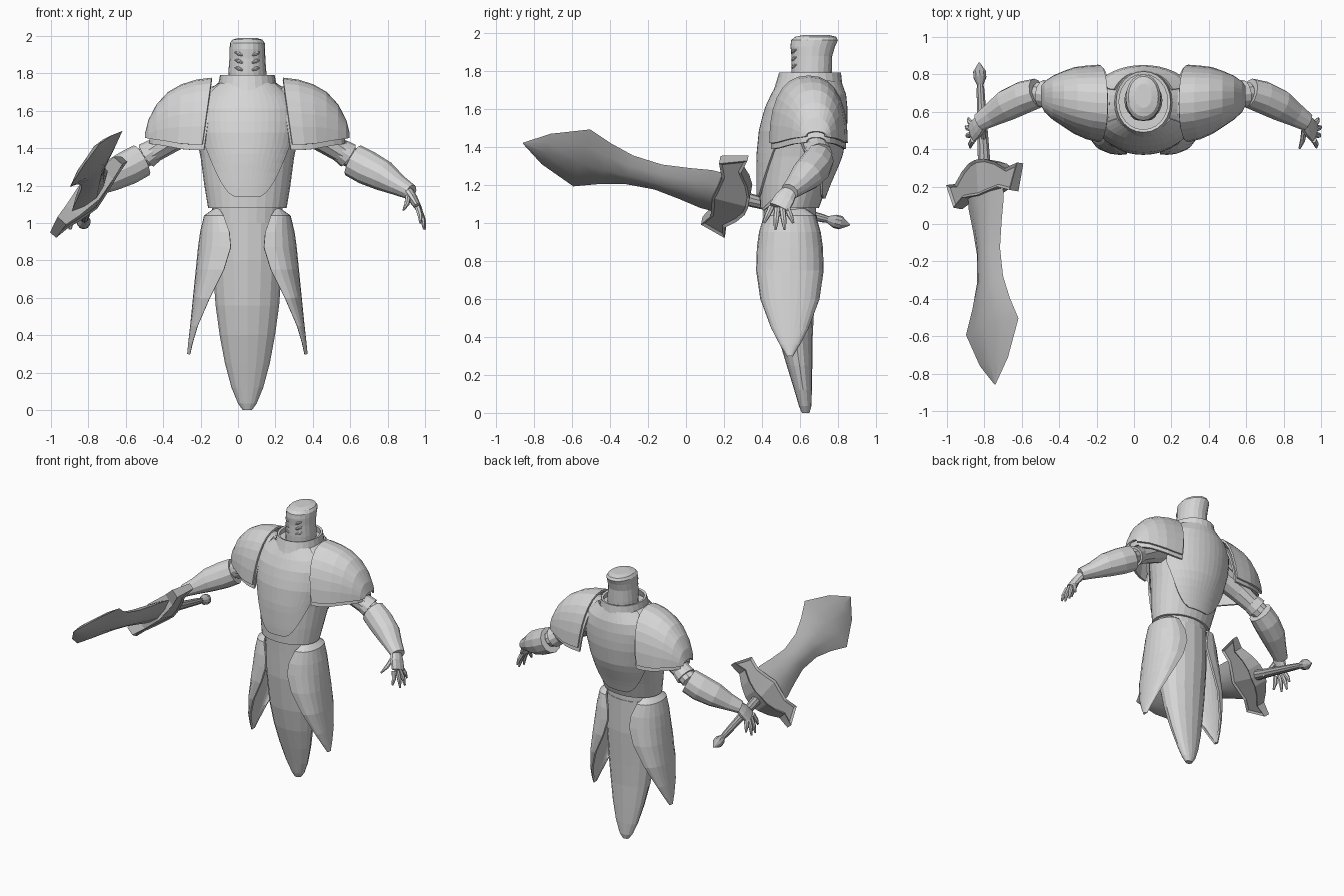
import bpy, bmesh, math
from mathutils import Vector

cube = bpy.data.objects.get("Cube")
if cube:
    bpy.data.objects.remove(cube, do_unlink=True)

CX = 0.05  # the body's middle line


def material(name, value):
    m = bpy.data.materials.new(name)
    m.use_nodes = True
    col = (value, value, value, 1)
    m.diffuse_color = col
    node = next(n for n in m.node_tree.nodes if n.type == 'BSDF_PRINCIPLED')
    node.inputs["Base Color"].default_value = col
    return m


STEEL = material("light grey steel", 0.67)
BLADE = material("mid grey blade", 0.45)


def finish(name, bm, mat, x=CX, mirror=False, thick=0, smooth=0):
    bmesh.ops.recalc_face_normals(bm, faces=bm.faces)
    mesh = bpy.data.meshes.new(name)
    bm.to_mesh(mesh)
    bm.free()
    ob = bpy.data.objects.new(name, mesh)
    bpy.context.collection.objects.link(ob)
    mesh.materials.append(mat)
    ob.location.x = x
    if thick:
        s = ob.modifiers.new("thickness", 'SOLIDIFY')
        s.thickness = thick
        s.offset = 0
    if mirror:
        ob.modifiers.new("mirror", 'MIRROR')
    if smooth:
        bpy.ops.object.select_all(action='DESELECT')
        ob.select_set(True)
        bpy.context.view_layer.objects.active = ob
        bpy.ops.object.shade_smooth_by_angle(angle=math.radians(smooth))
    return ob


def loft(name, rings, mat=STEEL, closed=True, caps=True, **kw):
    bm = bmesh.new()
    vs = [[bm.verts.new(p) for p in r] for r in rings]
    n = len(rings[0])
    for a, b in zip(vs, vs[1:]):
        for i in range(n if closed else n - 1):
            j = (i + 1) % n
            bm.faces.new((a[i], a[j], b[j], b[i]))
    if closed and caps:
        bm.faces.new(vs[0])
        bm.faces.new(vs[-1])
    return finish(name, bm, mat, **kw)


def power(v, e):
    return math.copysign(abs(v) ** e, v)


def section(z, rx, yf, yb, ang, grow=0.0, n=2.05):
    """Point on a rounded cross-section; angle 0 is the front."""
    x = (rx + grow) * power(math.sin(ang), 2 / n)
    y = (yf + yb) / 2 - ((yb - yf) / 2 + grow) * power(math.cos(ang), 2 / n)
    return Vector((x, y, z))


def stack(name, rows, sides=24, **kw):
    return loft(name, [[section(*r, math.tau * i / sides) for i in range(sides)]
                       for r in rows], **kw)


def tube(name, path, sides=10, **kw):
    """path: (point, radius across, radius along y)"""
    pts = [Vector(p[0]) for p in path]
    rings = []
    for k, (p, ru, rv) in enumerate(path):
        d = (pts[min(k + 1, len(pts) - 1)] - pts[max(k - 1, 0)]).normalized()
        u = d.cross(Vector((0, 1, 0) if abs(d.y) < 0.9 else (1, 0, 0))).normalized()
        v = u.cross(d)
        rings.append([pts[k] + u * ru * math.cos(math.tau * i / sides)
                      + v * rv * math.sin(math.tau * i / sides) for i in range(sides)])
    return loft(name, rings, **kw)


# Torso: z, half width, front y, back y
TORSO = [(1.08, .21, .39, .70), (1.2, .23, .385, .745), (1.35, .25, .385, .81),
         (1.5, .28, .40, .835), (1.62, .28, .435, .835), (1.70, .23, .475, .825),
         (1.75, .15, .505, .80)]
stack("torso", TORSO, sides=28)


def torso_at(z):
    for a, b in zip(TORSO, TORSO[1:]):
        if z <= b[0]:
            t = (z - a[0]) / (b[0] - a[0])
            return [p + (q - p) * t for p, q in zip(a, b)]
    return TORSO[-1]


# Breast and back plates follow the torso, with rounded lower ends
def body_plate(name, z0, z1, middle, span, rise):
    rings = []
    for k in range(13):
        f = (k / 12) ** 1.4
        z = z0 + (z1 - z0) * f
        half = span * (0.28 + 0.72 * min(1, (z - z0) / rise) ** 0.6)
        rings.append([section(*torso_at(z), middle + half * (i / 8 - 1), .009)
                      for i in range(17)])
    loft(name, rings, closed=False, thick=.012)


body_plate("breast_plate", 1.14, 1.745, 0, 1.0, .30)
body_plate("back_plate", 1.13, 1.745, math.pi, 1.15, .28)

# Collar and helmet
stack("collar", [(1.67, .165, .46, .825), (1.73, .15, .48, .815), (1.79, .138, .498, .808)],
      caps=False, thick=.016)
stack("helmet", [(1.70, .10, .56, .765), (1.80, .102, .555, .768), (1.88, .096, .555, .77),
                 (1.93, .095, .55, .785), (1.962, .093, .553, .80), (1.98, .08, .575, .79),
                 (1.99, .045, .62, .75)], sides=20)
for k in range(3):
    z = 1.825 + .04 * k
    tube(f"helmet_vent_{k + 1}", [((.026, .557, z - .008), .004, .004),
                                  ((.045, .566, z), .011, .008),
                                  ((.066, .58, z + .008), .004, .004)], sides=8, mirror=True)

# Belt and long pointed robe
stack("belt", [(1.0, .185, .41, .685), (1.10, .19, .405, .685)])
stack("robe", [(1.04, .187, .41, .69), (.8, .187, .42, .69), (.56, .17, .45, .675),
               (.4, .148, .485, .667), (.25, .12, .53, .665), (.12, .085, .57, .663),
               (.035, .05, .595, .66), (.0, .025, .61, .65)], sides=16)

# Leaf-shaped hip guards: z, inner x, outer x, half depth
HIP = [(1.07, .15, .175, .075), (1.035, .125, .225, .13), (.95, .095, .245, .155),
       (.87, .088, .256, .166), (.75, .125, .268, .17), (.6, .20, .283, .148),
       (.45, .265, .298, .092), (.36, .292, .308, .045), (.3, .305, .314, .008)]
arc = [math.pi * (i / 12 - .5) for i in range(13)]
loft("hip_guards", [[(xi + (xo - xi) * math.cos(a) ** .8, .547 + w * math.sin(a), z)
                     for a in arc] for z, xi, xo, w in HIP],
     closed=False, thick=.016, mirror=True)

# Shoulder guards: x, middle y, half depth, lower z, upper z
SHOULDER = [(.19, .645, .20, 1.42, 1.77), (.27, .65, .19, 1.42, 1.76),
            (.35, .66, .172, 1.425, 1.735), (.42, .668, .145, 1.435, 1.695),
            (.48, .675, .112, 1.445, 1.63), (.522, .68, .078, 1.45, 1.55),
            (.54, .685, .05, 1.455, 1.48)]


def shoulder(name, shrink, drop):
    rings = []
    for k, (x, yc, hw, zb, zt) in enumerate(SHOULDER):
        ring = []
        for i in range(15):
            a = math.pi * i / 14
            s = abs(math.sin(a)) ** .85
            slant = .05 * (1 - s) * max(0, 1 - k / 3)
            ring.append((x * shrink + slant, yc - hw * shrink * power(math.cos(a), .85),
                         zb - drop + (zt - zb) * shrink * s))
        rings.append(ring)
    loft(name, rings, closed=False, thick=.014, mirror=True)


shoulder("shoulder_guards", 1, 0)
shoulder("lower_shoulder_guards", .955, .03)

# Arms
tube("upper_arms", [((.25, .65, 1.53), .08, .09), ((.40, .67, 1.45), .07, .075),
                    ((.57, .70, 1.34), .055, .06)], mirror=True)
tube("elbow_guards", [((.495, .69, 1.39), .062, .068), ((.54, .698, 1.36), .07, .074)],
     sides=12, mirror=True)
tube("bracers", [((.565, .70, 1.335), .09, .08), ((.64, .677, 1.295), .092, .088),
                 ((.73, .635, 1.25), .082, .085), ((.81, .585, 1.2), .056, .065),
                 ((.875, .545, 1.165), .042, .05)],
     sides=12, mirror=True)

# Open hands
tube("palms", [((.85, .555, 1.18), .03, .038), ((.885, .52, 1.13), .026, .055),
               ((.915, .49, 1.08), .018, .057)], mirror=True)
FINGERS = [((.91, .53, 1.085), (.935, .565, 1.0)), ((.915, .507, 1.08), (.95, .52, .965)),
           ((.915, .48, 1.08), (.945, .47, .965)), ((.91, .45, 1.085), (.925, .41, 1.0)),
           ((.86, .50, 1.14), (.835, .405, 1.07))]
for k, (a, b) in enumerate(FINGERS):
    a, b = Vector(a), Vector(b)
    name = "thumbs" if k == 4 else f"fingers_{k + 1}"
    tube(name, [(a, .016, .017), (a.lerp(b, .55) + Vector((.006, 0, 0)), .014, .015),
                (b, .006, .007)], sides=7, mirror=True)

# Sword frame: along the blade, across its width, and out of its flat side
HILT = Vector((-.80, .3, 1.13))
along = Vector((.048, -.97, .243)).normalized()
flat = along.cross(Vector((.67, .19, .72))).normalized()
wide = flat.cross(along)


def sword_point(s, t, n=0.0):
    return HILT + along * s + wide * t + flat * n


# Blade: lens section along a swelling outline (distance, half width, half thickness)
OUTLINE = [(.08, .14, .05), (.2, .14, .05), (.32, .115, .05), (.46, .092, .05),
           (.62, .105, .05), (.75, .15, .05), (.876, .21, .048), (1.07, .112, .03),
           (1.196, .003, .002)]
LENS = [(1, 0), (.55, .65), (0, 1), (-.55, .65), (-1, 0), (-.55, -.65), (0, -1), (.55, -.65)]
loft("sword_blade", [[sword_point(s, w * t, h * n) for t, n in LENS] for s, w, h in OUTLINE],
     mat=BLADE, x=0, smooth=35)

# Guard: horned, thickest in the middle, with sunk panels on both flat sides
HALF = [(-.035, 0), (-.03, .06), (0, .13), (.05, .20), (.035, .285), (.175, .225),
        (.14, .14), (.15, .06), (.16, 0)]
outline = HALF + [(s, -t) for s, t in reversed(HALF[1:-1])]
bm = bmesh.new()
sides = [[bm.verts.new(sword_point(s, t, d * (.022 + .045 * (1 - abs(t) / .285))))
          for s, t in outline] for d in (1, -1)]
count = len(outline)
panels = []
for vs in sides:
    for k in range(len(HALF) // 2):
        a, b = k, len(HALF) - 1 - k
        for p in ((a, a + 1, b - 1, b), (-a, -a - 1, 1 - b, -b)):
            corners = [vs[i % count] for i in p]
            panels.append(bm.faces.new(list(dict.fromkeys(corners))))
for i in range(count):
    j = (i + 1) % count
    bm.faces.new((sides[0][i], sides[0][j], sides[1][j], sides[1][i]))
bmesh.ops.recalc_face_normals(bm, faces=bm.faces)
bmesh.ops.inset_region(bm, faces=panels, thickness=.014, depth=-.01, use_even_offset=True)
finish("sword_guard", bm, BLADE, x=0)

# Grip and pointed pommel
tube("sword_grip", [(sword_point(s, 0), r, r) for s, r in
                    [(-.58, .004), (-.53, .036), (-.50, .036), (-.46, .018), (-.43, .022),
                     (-.2, .029), (.02, .037)]], mat=BLADE, x=0)
